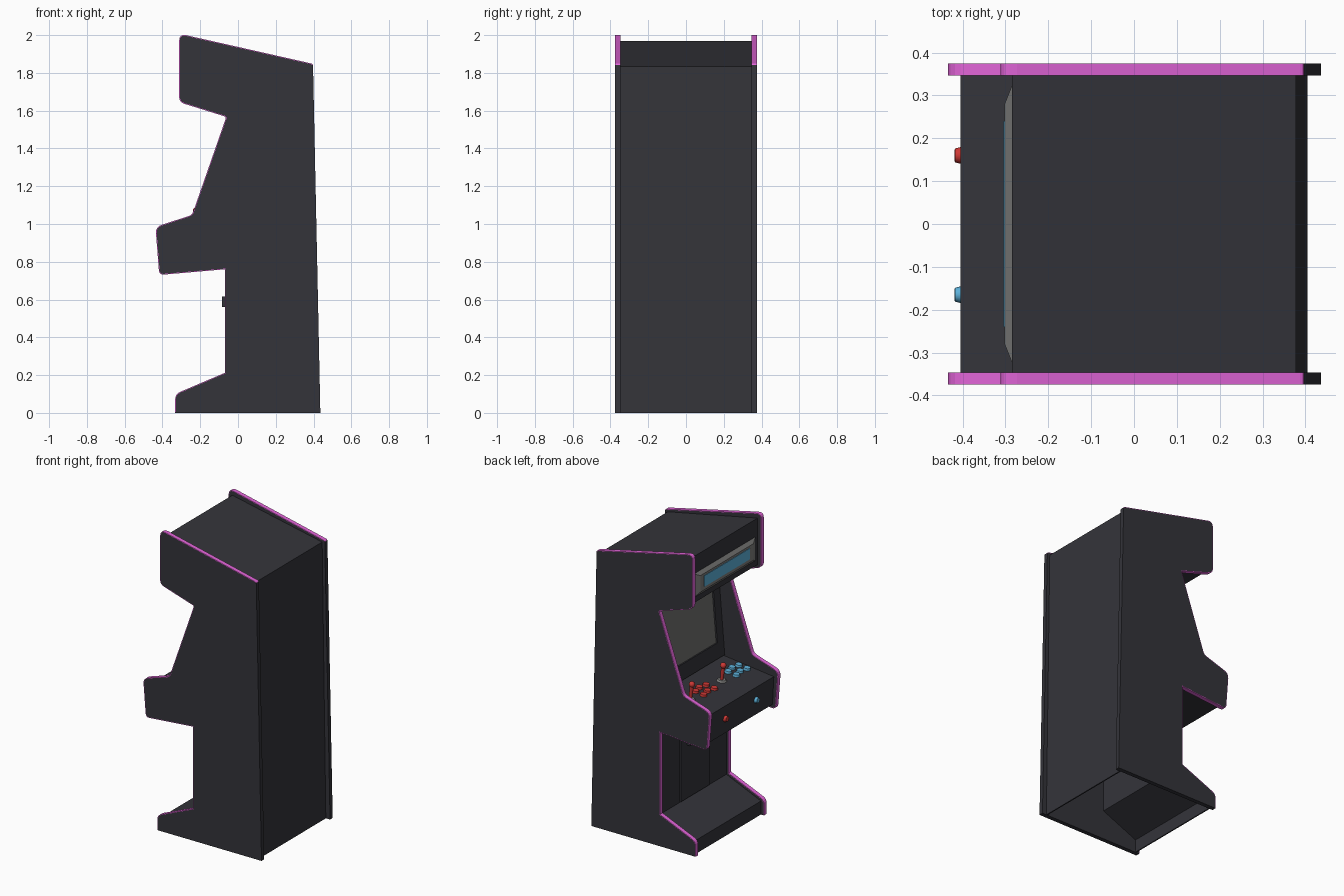
import bpy, bmesh, math
from mathutils import Vector

cube = bpy.data.objects.get("Cube")
if cube:
    bpy.data.objects.remove(cube, do_unlink=True)


def material(name, r, g, b):
    m = bpy.data.materials.new(name)
    m.use_nodes = True
    m.diffuse_color = (r, g, b, 1)
    m.node_tree.nodes["Principled BSDF"].inputs["Base Color"].default_value = (r, g, b, 1)
    return m


charcoal = material("charcoal", 0.034, 0.034, 0.042)
magenta = material("magenta trim", 0.76, 0.13, 0.69)
red = material("red plastic", 0.62, 0.04, 0.035)
blue = material("blue plastic", 0.11, 0.44, 0.7)
grey = material("grey metal", 0.21, 0.21, 0.205)
screen_grey = material("screen grey", 0.17, 0.17, 0.16)


def finish(name, bm, *mats):
    bmesh.ops.recalc_face_normals(bm, faces=bm.faces)
    mesh = bpy.data.meshes.new(name)
    bm.to_mesh(mesh)
    bm.free()
    ob = bpy.data.objects.new(name, mesh)
    bpy.context.collection.objects.link(ob)
    for m in mats:
        mesh.materials.append(m)
    return ob


def rounded(points, steps=4):
    """Round each (x, z, radius) corner with a short curve."""
    out = []
    for i, (x, z, r) in enumerate(points):
        c = Vector((x, z))
        if r == 0:
            out.append(c)
            continue
        a = c + (Vector(points[i - 1][:2]) - c).normalized() * r
        b = c + (Vector(points[(i + 1) % len(points)][:2]) - c).normalized() * r
        for k in range(steps + 1):
            t = k / steps
            out.append(a * (1 - t) ** 2 + c * 2 * t * (1 - t) + b * t * t)
    return out


def extruded(profile, y0, y1):
    """Extrude an x-z profile across y."""
    bm = bmesh.new()
    face = bm.faces.new([bm.verts.new((p[0], y0, p[1])) for p in profile])
    new = bmesh.ops.extrude_face_region(bm, geom=[face])["geom"]
    bmesh.ops.translate(bm, vec=(0, y1 - y0, 0),
                        verts=[v for v in new if isinstance(v, bmesh.types.BMVert)])
    bmesh.ops.recalc_face_normals(bm, faces=bm.faces)
    return bm


def slab(name, p, q, y0, y1, thick, mat):
    """Flat plate lying on the segment p-q, raised to its outer side."""
    p, q = Vector(p), Vector(q)
    d = (q - p).normalized()
    n = Vector((d.y, -d.x)) * thick
    return finish(name, extruded([p, q, q + n, p + n], y0, y1), mat)


def smooth(ob):
    bpy.ops.object.select_all(action="DESELECT")
    ob.select_set(True)
    bpy.context.view_layer.objects.active = ob
    bpy.ops.object.shade_smooth_by_angle(angle=math.radians(35))


def disc(name, centre, axis, radius, top, depth, mat):
    """Short tapered cylinder standing on a surface point."""
    axis = Vector(axis).normalized()
    bm = bmesh.new()
    bmesh.ops.create_cone(bm, cap_ends=True, segments=16, radius1=radius,
                          radius2=top, depth=depth)
    ob = finish(name, bm, mat)
    ob.rotation_euler = axis.to_track_quat("Z", "Y").to_euler()
    ob.location = Vector(centre) + axis * depth / 2
    smooth(ob)


# Side panels with coloured trim wrapping the front and top rims
side = rounded([(0.436, 0, 0), (0.397, 1.848, 0.01), (-0.312, 2.008, 0.04),
                (-0.312, 1.645, 0.03), (-0.062, 1.567, 0.012), (-0.243, 1.048, 0.02),
                (-0.437, 0.985, 0.035), (-0.417, 0.73, 0.025), (-0.07, 0.76, 0),
                (-0.07, 0.212, 0), (-0.333, 0.1, 0.03), (-0.333, 0, 0)])
for name, y0 in (("left_side_panel", 0.347), ("right_side_panel", -0.375)):
    bm = extruded(side, y0, y0 + 0.028)
    rim, flat = [], []
    for f in bm.faces:
        n = f.normal
        if abs(n.y) > 0.5:
            flat.append(f)
        elif n.x < 0.9 and not (n.z < -0.9 and f.calc_center_median().z < 0.01):
            f.material_index = 1
            rim.append(f)
    lips = bmesh.ops.inset_region(bm, faces=flat, thickness=0.004,
                                  use_boundary=True, use_even_offset=True)["faces"]
    for f in lips:
        f.material_index = int(any(g in rim for e in f.edges for g in e.link_faces))
    finish(name, bm, charcoal, magenta)

# Cabinet shell between the sides, open at the floor
deck_back, deck_front = Vector((-0.03, 0.988)), Vector((-0.405, 0.945))
glass_top, front_low = Vector((0.02, 1.58)), Vector((-0.395, 0.757))
shell = [(0.405, 0), (0.378, 1.835), (-0.285, 1.97), (-0.285, 1.66), (-0.06, 1.585),
         glass_top, deck_back, deck_front, front_low, (-0.055, 0.775),
         (-0.055, 0.2), (-0.31, 0.09), (-0.31, 0)]
bm = bmesh.new()
rows = [[bm.verts.new((p[0], y, p[1])) for y in (-0.347, 0.347)] for p in shell]
for a, b in zip(rows, rows[1:]):
    bm.faces.new((a[0], a[1], b[1], b[0]))
body = finish("cabinet_shell", bm, charcoal)
# Keep the shell wall on the inner side
if body.data.polygons[0].normal.x < 0:
    body.data.flip_normals()
wall = body.modifiers.new("wall", "SOLIDIFY")
wall.thickness = 0.008
wall.offset = -1


# Screen glass and raised bezel bars
def on_glass(t):
    return glass_top.lerp(deck_back, t)


slab("screen", on_glass(0.1), on_glass(0.82), -0.28, 0.28, 0.005, screen_grey)
slab("bezel_top", on_glass(0.02), on_glass(0.1), -0.345, 0.345, 0.015, charcoal)
slab("bezel_bottom", on_glass(0.82), on_glass(0.99), -0.345, 0.345, 0.015, charcoal)
for name, y in (("bezel_left", 0.28), ("bezel_right", -0.345)):
    slab(name, on_glass(0.1), on_glass(0.82), y, y + 0.065, 0.015, charcoal)

# Sign: grey raised frame with chamfered rim and a blue face
bm = bmesh.new()
rings = []
for x, w, z0, z1 in ((-0.284, 0.325, 1.695, 1.855), (-0.302, 0.28, 1.72, 1.83)):
    rings.append([bm.verts.new((x, y, z)) for y, z in
                  ((-w, z0), (w, z0), (w, z1), (-w, z1))])
for ring in rings:
    bm.faces.new(ring)
for i in range(4):
    j = (i + 1) % 4
    bm.faces.new((rings[0][i], rings[0][j], rings[1][j], rings[1][i]))
finish("sign_frame", bm, grey)
slab("sign_face", (-0.301, 1.815), (-0.301, 1.742), -0.24, 0.24, 0.004, blue)

# Control deck: one joystick and six buttons per player
run = deck_front - deck_back
up = Vector((run.y, 0, -run.x)).normalized()


def on_deck(x, y):
    z = deck_back.y + run.y * (x - deck_back.x) / run.x
    return Vector((x, y, z))


for player, stick_y, pad_y, front_y, mat in (("left", 0.25, 0.095, 0.16, red),
                                             ("right", -0.08, -0.25, -0.165, blue)):
    base = on_deck(-0.207, stick_y)
    disc(player + "_stick_base", base, up, 0.032, 0.024, 0.01, grey)
    disc(player + "_stick_shaft", base, up, 0.01, 0.013, 0.1, red)
    bm = bmesh.new()
    bmesh.ops.create_uvsphere(bm, u_segments=16, v_segments=10, radius=0.019)
    ball = finish(player + "_stick_ball", bm, red)
    ball.location = base + up * 0.105
    smooth(ball)
    for row, x in enumerate((-0.175, -0.235)):
        for col in (-1, 0, 1):
            spot = on_deck(x + 0.012 * (1 - abs(col)), pad_y + col * 0.056)
            disc(f"{player}_button_{row * 3 + col + 2}", spot, up, 0.023, 0.02, 0.014, mat)
    # Start button on the front of the deck
    disc(player + "_start_button", (-0.399, front_y, 0.858), (-1, 0, 0.05),
         0.021, 0.016, 0.019, mat)

# Coin door with two coin slots
slab("coin_door", (-0.055, 0.74), (-0.055, 0.205), -0.165, 0.145, 0.008, charcoal)
for y in (-0.08, 0.03):
    slab("coin_slot", (-0.06, 0.615), (-0.06, 0.56), y, y + 0.05, 0.026, charcoal)
